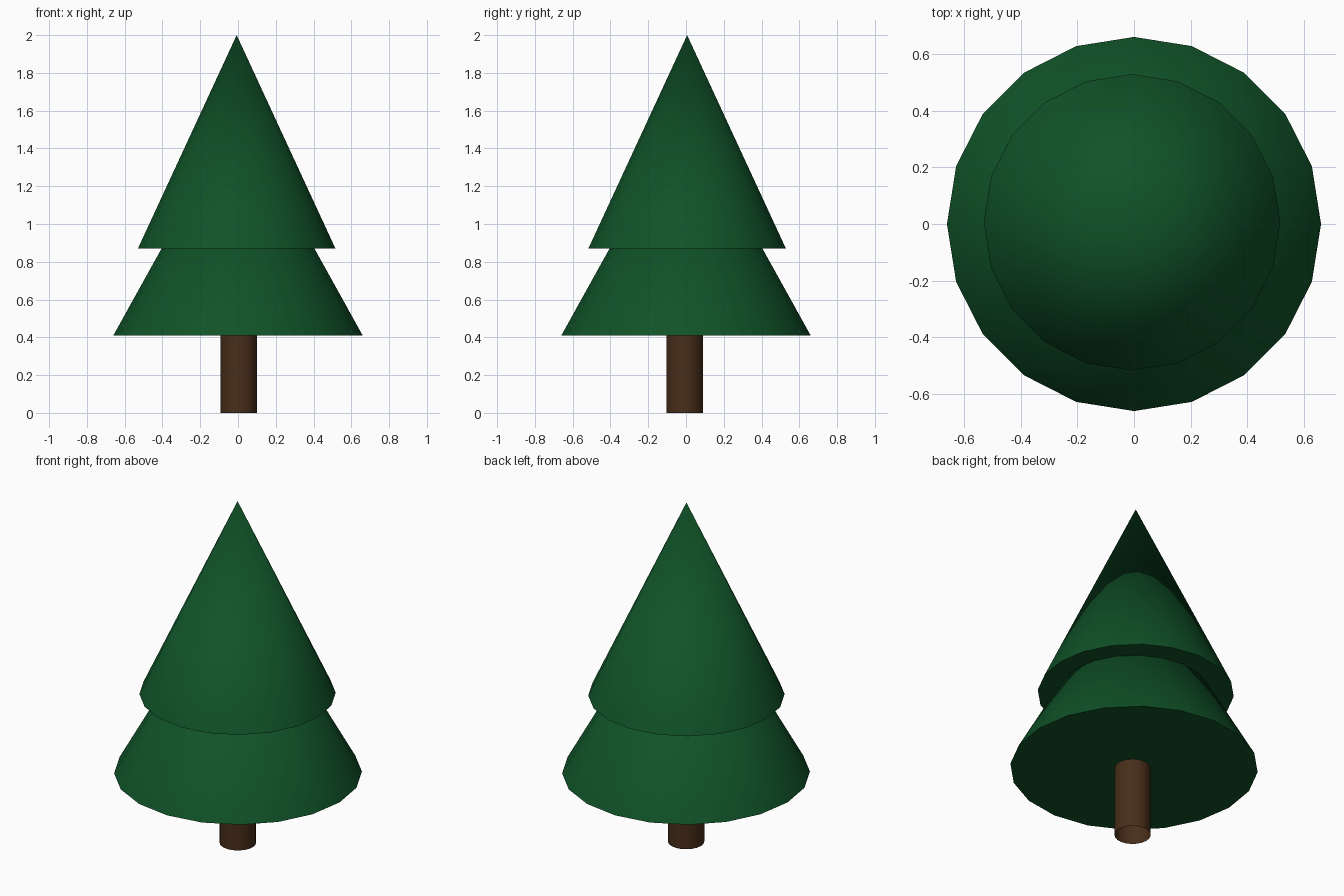
import bpy, math

if "Cube" in bpy.data.objects:
    bpy.data.objects.remove(bpy.data.objects["Cube"])


def material(name, color):
    m = bpy.data.materials.new(name)
    m.diffuse_color = color
    m.use_nodes = True
    m.node_tree.nodes["Principled BSDF"].inputs["Base Color"].default_value = m.diffuse_color
    return m


green = material("needle_green", (0.005, 0.085, 0.021, 1))
brown = material("bark_brown", (0.065, 0.027, 0.010, 1))


def tapered(name, x, y, z0, z1, r0, r1, mat, fill='NGON'):
    bpy.ops.mesh.primitive_cone_add(vertices=20, radius1=r0, radius2=r1,
                                    depth=z1 - z0, end_fill_type=fill,
                                    location=(x, y, (z0 + z1) / 2))
    ob = bpy.context.object
    ob.name = name
    ob.data.materials.append(mat)
    bpy.ops.object.shade_smooth_by_angle(angle=math.radians(40))
    return ob


# Trunk: open tube pushed slightly into the foliage
tapered("trunk", 0.004, -0.007, 0.0, 0.46, 0.097, 0.097, brown, 'NOTHING')

# Two stacked foliage cones, the lower tip hidden in the upper one
tapered("lower_foliage", 0.0, 0.0, 0.41, 1.60, 0.66, 0.0, green)
tapered("upper_foliage", -0.007, 0.006, 0.87, 2.0, 0.523, 0.0, green)
